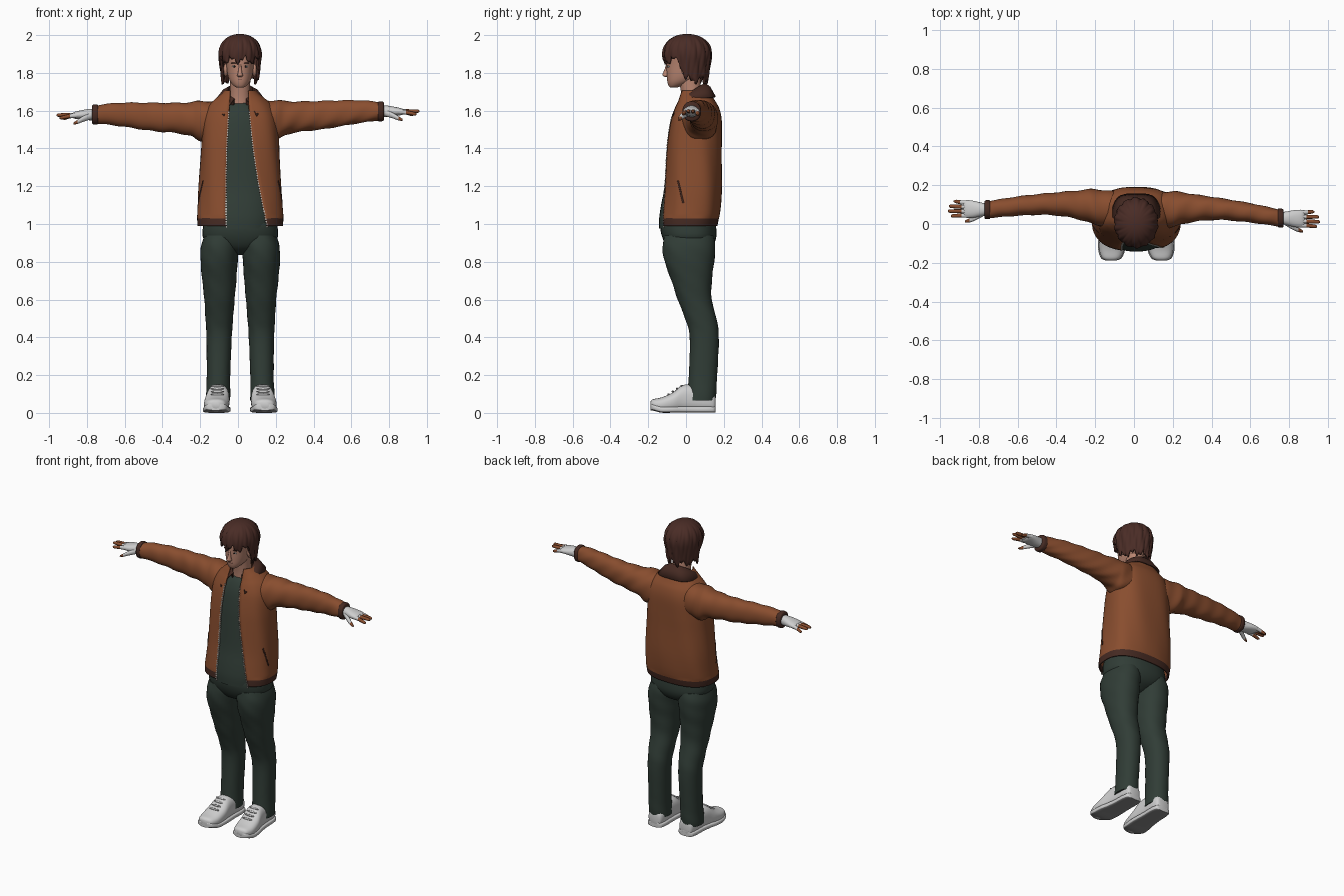
import bpy, bmesh, math
from math import sin, cos, pi, radians
from mathutils import Vector

if "Cube" in bpy.data.objects:
    bpy.data.objects.remove(bpy.data.objects["Cube"])

def mat(name, r, g, b):
    m = bpy.data.materials.new(name)
    m.diffuse_color = (r, g, b, 1)
    m.use_nodes = True
    m.node_tree.nodes["Principled BSDF"].inputs["Base Color"].default_value = m.diffuse_color
    return m

JACKET = mat("rust_leather", .25, .075, .028)
TRIM = mat("dark_brown_trim", .06, .023, .016)
GREEN = mat("dark_green_cloth", .030, .046, .037)
HAIR = mat("brown_hair", .068, .025, .019)
SKIN = mat("skin", .48, .235, .165)
WHITE = mat("off_white", .62, .62, .62)
LIPS = mat("lips", .30, .11, .09)
METAL = mat("zip_metal", .50, .48, .44)
SOLE = mat("grey_sole", .25, .25, .25)
DARK = mat("iris", .02, .015, .012)

def finish(name, bm, mats, rule=None, angle=50, thick=0):
    bmesh.ops.recalc_face_normals(bm, faces=bm.faces)
    if rule:
        for f in bm.faces:
            f.material_index = rule(f.calc_center_median(), f.normal)
    me = bpy.data.meshes.new(name)
    bm.to_mesh(me)
    bm.free()
    ob = bpy.data.objects.new(name, me)
    bpy.context.collection.objects.link(ob)
    for m in mats:
        me.materials.append(m)
    bpy.ops.object.select_all(action='DESELECT')
    ob.select_set(True)
    bpy.context.view_layer.objects.active = ob
    bpy.ops.object.shade_smooth_by_angle(angle=radians(angle))
    if thick:
        md = ob.modifiers.new("thickness", 'SOLIDIFY')
        md.thickness, md.offset = thick, 0
    return ob

def dense(rings, k=4):
    """Catmull-Rom refinement of a list of tuples."""
    out, n = [], len(rings)
    for i in range(n - 1):
        p = [rings[max(0, min(n - 1, i + d))] for d in (-1, 0, 1, 2)]
        for j in range(k):
            t = j / k
            out.append(tuple(.5 * (2*b + (c-a)*t + (2*a-5*b+4*c-d)*t*t + (3*b-a-3*c+d)*t**3)
                             for a, b, c, d in zip(*p)))
    return out + [rings[-1]]

def at(table, x):
    """Linear lookup in a table of tuples sorted by first value."""
    for a, b in zip(table, table[1:]):
        if x <= b[0]:
            t = max(0, (x - a[0]) / (b[0] - a[0]))
            return tuple(p + (q - p) * t for p, q in zip(a, b))
    return table[-1]

def sup(t, e):
    c, s = cos(t), sin(t)
    return math.copysign(abs(c) ** (2/e), c), math.copysign(abs(s) ** (2/e), s)

def grid(bm, rows, closed):
    vs = [[bm.verts.new(p) for p in r] for r in rows]
    n = len(vs[0])
    for a, b in zip(vs, vs[1:]):
        for i in range(n if closed else n - 1):
            j = (i + 1) % n
            bm.faces.new((a[i], a[j], b[j], b[i]))
    return vs

def loft(name, rings, axis, mats, e=2.2, k=4, n=32, bump=0, **kw):
    """Rings are (position on axis, centre u, centre v, radius u, radius v)."""
    bm, rows = bmesh.new(), []
    for p, cu, cv, ru, rv in dense(rings, k):
        row = []
        for i in range(n):
            t = 2 * pi * i / n
            c, s = sup(t, e)
            w = 1 + bump * sin(p * 55 + 2 * sin(t + 1) + 4 * t * (p > 0))
            u, v = cu + ru * c * w, cv + rv * s * w
            row.append({'x': (p, u, v), 'y': (u, p, v), 'z': (u, v, p)}[axis])
        rows.append(row)
    vs = grid(bm, rows, True)
    bm.faces.new(vs[0])
    bm.faces.new(vs[-1])
    return finish(name, bm, mats, **kw)

def blob(name, loc, size, m, rx=0):
    bm = bmesh.new()
    bmesh.ops.create_uvsphere(bm, u_segments=16, v_segments=10, radius=1)
    for v in bm.verts:
        v.co = Vector((v.co.x * size[0], v.co.y * size[1], v.co.z * size[2]))
    ob = finish(name, bm, [m])
    ob.location, ob.rotation_euler = loc, (rx, 0, 0)

CX = .012
SIDES = ((-1, "left"), (1, "right"))

# trousers
loft("trouser_hips", [(.835, CX, .02, .02, .05), (.87, CX, .02, .12, .11), (.92, CX, .018, .193, .14),
                      (.98, CX, .012, .198, .148), (1.03, CX, .012, .19, .14)], 'z', [GREEN], e=2.4)
for s, side in SIDES:
    legs = [(.065, .117, .080, .064, .076), (.10, .117, .084, .064, .076), (.2, .115, .09, .062, .075),
            (.4, .112, .097, .067, .077), (.5, .111, .078, .073, .083), (.6, .110, .046, .080, .09),
            (.7, .111, .03, .09, .107), (.8, .112, .018, .098, .131), (.88, .108, .016, .10, .14),
            (.94, .10, .015, .09, .13)]
    loft(side + "_trouser_leg", [(z, CX + s*x, y, a, b) for z, x, y, a, b in legs], 'z', [GREEN], bump=.012)

# shoes
for s, side in SIDES:
    shoe = [(-.188, .130, .042, .022, .018), (-.175, .129, .042, .048, .030), (-.13, .127, .043, .064, .039),
            (-.07, .123, .056, .066, .052), (-.02, .118, .074, .060, .072), (.04, .115, .076, .055, .074),
            (.11, .113, .07, .054, .068), (.148, .113, .055, .045, .05), (.157, .113, .05, .028, .03)]
    loft(side + "_shoe", [(y, CX + s*x, z, a, b) for y, x, z, a, b in shoe], 'y', [WHITE], e=2.5)
    loft(side + "_shoe_sole", [(y, CX + s*x, .018 + .012 * (y < -.15), a + .006, .017)
                               for y, x, z, a, b in shoe], 'y', [WHITE, SOLE], e=4,
         rule=lambda c, nrm: int(nrm.z < -.6))
    for i in range(4):
        blob(f"{side}_lace_{i}", (CX + s*.121, -.093 + i*.023, .098 + i*.015), (.036, .006, .006), WHITE)

# shirt: (z, centre x, centre y, radii)
loft("shirt", [(.975, CX, .0, .18, .142), (1.03, CX, .005, .188, .147), (1.1, CX, .012, .19, .144),
               (1.2, CX, .025, .19, .138), (1.35, CX, .037, .185, .135), (1.45, CX, .043, .18, .130),
               (1.55, CX, .052, .165, .120), (1.61, CX, .056, .11, .10), (1.64, CX, .05, .07, .07)],
     'z', [GREEN])

# jacket body: (z, half width, front y, back y), open down the front
body = dense([(.99, .222, -.137, .162), (1.03, .224, -.135, .170), (1.1, .220, -.127, .18),
              (1.2, .215, -.115, .186), (1.35, .205, -.105, .186), (1.45, .20, -.096, .187),
              (1.55, .193, -.078, .185), (1.61, .172, -.058, .172), (1.65, .14, -.04, .15),
              (1.685, .098, -.03, .13), (1.705, .075, -.025, .115)], 5)
gap = [(.99, -.062, .152), (1.1, -.063, .128), (1.25, -.062, .10), (1.4, -.058, .078),
       (1.6, -.046, .058), (1.71, -.04, .055)]

def jacket_point(z, t, out=0):
    _, w, f, b = at(body, z)
    c, s = sup(t, 2.5)
    fold = 1 + .010 * sin(7*t + 9*z) * (1.66 > z > 1.04)
    return Vector((CX + (w*fold + out) * c, (f + b)/2 + ((b - f)/2*fold + out) * s, z))

def edge_angles(z):
    _, w, f, b = at(body, z)
    _, l, r = at(gap, z)
    ang = lambda x: math.acos(math.copysign((min(1, abs(x - CX) / w)) ** 1.25, x - CX))
    return -ang(r), 2*pi - ang(l)

bm, rows = bmesh.new(), []
for z, *_ in body:
    a, b = edge_angles(z)
    rows.append([jacket_point(z, a + (b - a) * i / 56) for i in range(57)])
grid(bm, rows, False)
finish("jacket_body", bm, [JACKET, TRIM], rule=lambda c, nrm: int(c.z < 1.026), thick=.008)

# zip teeth along both front edges
bm = bmesh.new()
for i in range(46):
    z = .985 + i * .0135
    for t in edge_angles(z):
        r = bmesh.ops.create_cube(bm, size=.0085)
        bmesh.ops.translate(bm, verts=r["verts"], vec=jacket_point(z, t, .002))
finish("zip_teeth", bm, [METAL])

# slanted pocket welts
def tube(name, pts, rad, m):
    cu = bpy.data.curves.new(name, 'CURVE')
    cu.dimensions, cu.bevel_depth, cu.use_fill_caps = '3D', rad, True
    sp = cu.splines.new('POLY')
    sp.points.add(len(pts) - 1)
    for q, p in zip(sp.points, pts):
        q.co = (*p, 1)
    cu.materials.append(m)
    bpy.context.collection.objects.link(bpy.data.objects.new(name, cu))

for s, side in SIDES:
    pts = []
    for i in range(7):
        a = radians(-26 + 2.5 * i)
        pts.append(jacket_point(1.23 - .02 * i, a if s > 0 else pi - a, .002))
    tube(side + "_pocket_welt", pts, .005, TRIM)

# collar: stand inside, folded over to pointed front flaps
bm, cols = bmesh.new(), []
for i in range(41):
    t = radians(-62 + 304 * i / 40)
    c, s = cos(t), sin(t)
    w = max(0, -s) ** 1.5
    y = .036 + .066 * s
    top = Vector((CX + .068 * c, y, 1.695 + .6 * (y - .02) - .012 * w))
    low = Vector((CX + math.copysign(.125 * abs(c) ** .5, c), .036 + .118 * s, 1.66 + .012 * s - .098 * w))
    mid = top.lerp(low, .45) + Vector((0, 0, .012))
    cols.append([top * 1 - Vector((0, 0, .05)), top, mid, low])
grid(bm, cols, False)
finish("jacket_collar", bm, [TRIM], thick=.009)

# sleeves, cuffs and hands
sleeve = [(.10, .07, 1.545, .095, .105), (.20, .082, 1.547, .092, .106), (.25, .088, 1.558, .082, .09),
          (.33, .092, 1.565, .068, .080), (.45, .09, 1.572, .056, .075), (.6, .075, 1.585, .05, .064),
          (.7, .06, 1.589, .046, .054), (.75, .053, 1.588, .044, .048)]
for s, side in SIDES:
    def put(rings):
        return [(s*x, y - s*.029*x, z + s*.011*x, a, b) for x, y, z, a, b in rings]
    loft(side + "_sleeve", put(sleeve), 'x', [JACKET], k=8, bump=.03)
    loft(side + "_cuff", put([(.742, .053, 1.588, .046, .050), (.748, .053, 1.588, .049, .053),
                              (.766, .052, 1.588, .048, .052), (.772, .052, 1.588, .042, .046)]), 'x', [TRIM])
    loft(side + "_glove_palm", put([(.755, .052, 1.588, .030, .030), (.79, .052, 1.588, .036, .030),
                                    (.83, .052, 1.587, .044, .024), (.865, .053, 1.585, .045, .018),
                                    (.88, .053, 1.584, .036, .010)]), 'x', [WHITE])
    tips = lambda c, nrm: int(abs(c.x) > .895)
    for i, (y, tip, dz) in enumerate(((.018, .945, -.012), (.040, .96, .002), (.063, .955, .0), (.086, .93, -.015))):
        loft(f"{side}_finger_{i}", put([(.855, y, 1.585, .011, .013), (.89, y, 1.586 + dz*.4, .0105, .011),
             (tip - .012, y + .1*(y - .05), 1.585 + dz, .009, .009),
             (tip, y + .1*(y - .05), 1.584 + dz, .004, .004)]), 'x', [WHITE, JACKET], n=12, rule=tips)
    loft(side + "_thumb", put([(.78, .03, 1.58, .014, .018), (.82, .008, 1.565, .014, .015),
                               (.85, -.006, 1.55, .011, .011), (.872, -.013, 1.541, .005, .005)]),
         'x', [WHITE, JACKET], n=12, rule=lambda c, nrm: int(abs(c.x) > .85))

# neck and head
HX = .011
loft("neck", [(1.58, HX, .04, .066, .062), (1.66, HX, .033, .056, .055), (1.74, HX, .022, .053, .055),
              (1.82, HX, .015, .055, .06)], 'z', [SKIN])
loft("head", [(1.722, HX, -.066, .018, .018), (1.732, HX, -.055, .034, .037), (1.755, HX, -.03, .053, .069),
              (1.79, HX, -.008, .066, .094), (1.84, HX, .0, .073, .104), (1.90, HX, .003, .080, .107),
              (1.95, HX, .005, .068, .09), (1.98, HX, .005, .03, .04)], 'z', [SKIN], e=2.15)
loft("nose", [(1.778, HX, -.104, .008, .008), (1.786, HX, -.107, .016, .017), (1.797, HX, -.106, .012, .017),
              (1.82, HX, -.102, .008, .011), (1.845, HX, -.098, .006, .008)], 'z', [SKIN], n=16)
blob("upper_lip", (HX, -.091, 1.7645), (.022, .010, .0035), LIPS)
blob("lower_lip", (HX, -.088, 1.7575), (.018, .010, .004), LIPS)
for s, side in SIDES:
    blob(side + "_eye", (HX + s*.029, -.091, 1.834), (.013, .007, .005), WHITE)
    blob(side + "_iris", (HX + s*.029, -.0965, 1.834), (.005, .003, .0048), DARK)
    blob(side + "_eyebrow", (HX + s*.031, -.095, 1.852), (.018, .007, .0035), HAIR)
    blob(side + "_ear", (HX + s*.076, .0, 1.815), (.013, .024, .034), SKIN, .15)

# mop of hair with ragged fringe
bm, rows = bmesh.new(), []
N, ROWS = 120, 18
for j in range(ROWS + 1):
    row = []
    for i in range(N):
        p = 2 * pi * i / N
        d = abs((p + pi/2 + pi) % (2*pi) - pi)            # angle away from the face
        m = min(1, max(0, (d - 1.15) / .4))
        low = 1.868 - .105 * m * m * (3 - 2*m) + .016 * sin(9*p + 1) + .010 * sin(23*p)
        z = 2.0 - (2.0 - low) * (max(j, .12) / ROWS) ** 1.6
        u = 2.0 - z
        f = (1 - max(0, 1 - u/.105) ** 2.2) ** (1/2.2) - max(0, u - .11) * 1.15
        f *= 1 + (.026 * sin(14*p + 22*z) + .016 * sin(27*p - 30*z)) * min(1, u / .04)
        row.append((HX + .107 * f * cos(p), .006 + .123 * f * sin(p), z))
    rows.append(row)
bm.faces.new(grid(bm, rows, True)[0])
finish("hair", bm, [HAIR], thick=.012)
